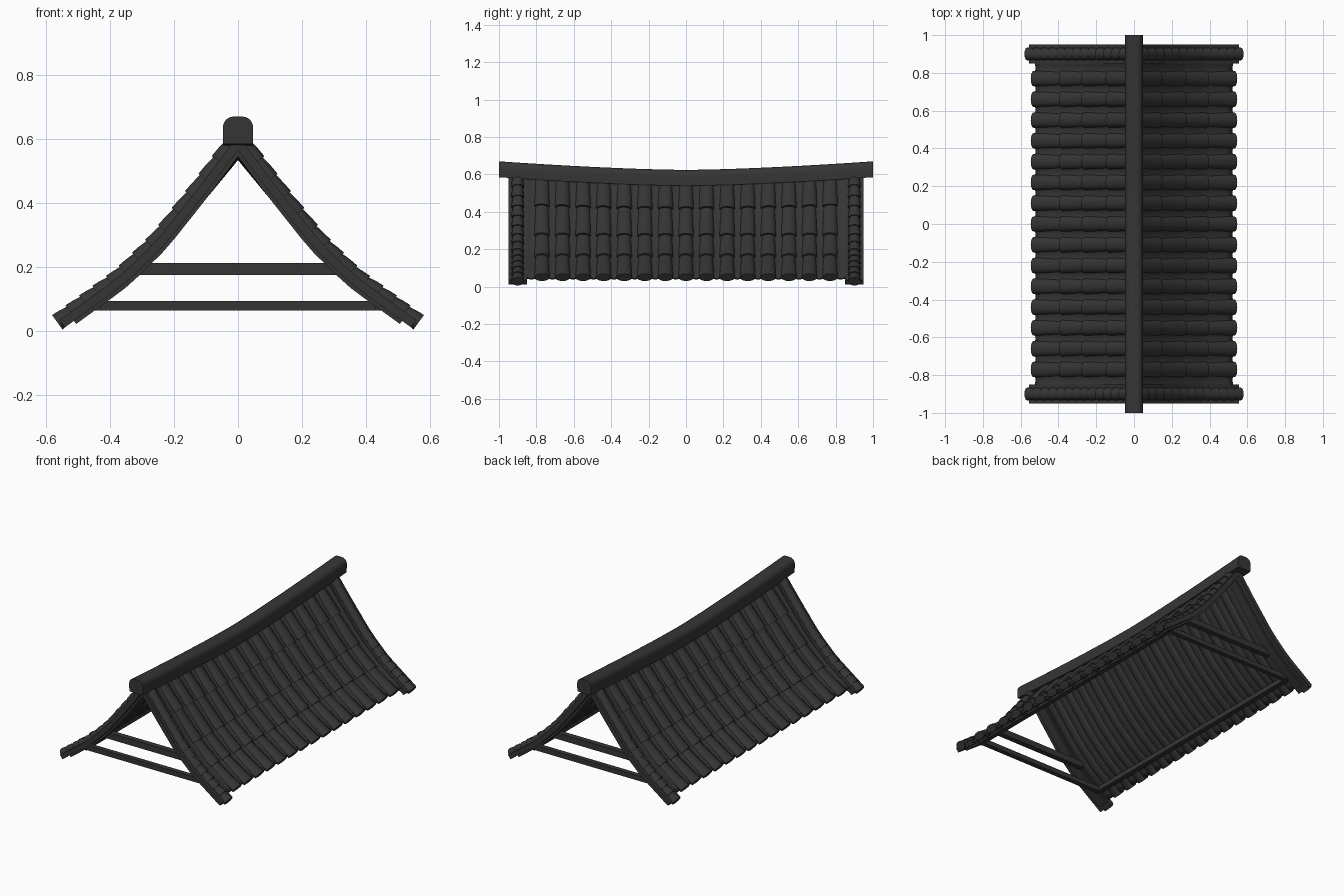
import bpy, bmesh, math
from mathutils import Vector

cube = bpy.data.objects.get("Cube")
if cube:
    bpy.data.objects.remove(cube, do_unlink=True)

slate = bpy.data.materials.new("dark_slate")
slate.use_nodes = True
colour = (0.036, 0.036, 0.036, 1)
slate.diffuse_color = colour
slate.node_tree.nodes["Principled BSDF"].inputs["Base Color"].default_value = colour

# Curved slope of the roof: (x, z) from ridge to eave
SLOPE = [(-0.1, 0.76), (0, 0.615), (0.06, 0.535), (0.12, 0.455), (0.255, 0.285),
         (0.37, 0.173), (0.56, 0.035), (0.7, -0.067)]


def height(x):
    for (xa, za), (xb, zb) in zip(SLOPE, SLOPE[1:]):
        if x <= xb:
            return za + (zb - za) * (x - xa) / (xb - xa)


def slope_point(x, y, lift, side):
    """Point on the slope, lifted along its normal."""
    d = 0.03
    normal = Vector((height(x - d) - height(x + d), 2 * d)).normalized()
    z = (height(x - d / 2) + height(x + d / 2)) / 2
    return Vector((side * (x + normal.x * lift), y, z + normal.y * lift))


def sagging_point(x, y, lift, side):
    """Slope point that dips with the ridge towards the middle."""
    p = slope_point(x, y, lift, side)
    p.z -= 0.035 * (1 - (y / 0.9) ** 2) * max(0, 1 - x / 0.3)
    return p


def finish(name, bm, angle=40):
    bmesh.ops.recalc_face_normals(bm, faces=bm.faces)
    mesh = bpy.data.meshes.new(name)
    bm.to_mesh(mesh)
    bm.free()
    obj = bpy.data.objects.new(name, mesh)
    bpy.context.collection.objects.link(obj)
    mesh.materials.append(slate)
    bpy.ops.object.select_all(action='DESELECT')
    obj.select_set(True)
    bpy.context.view_layer.objects.active = obj
    bpy.ops.object.shade_smooth_by_angle(angle=math.radians(angle))
    return obj


def loft(bm, rings, closed=True):
    """Skin a row of point rings; closed rings get end caps."""
    rows = [[bm.verts.new(p) for p in ring] for ring in rings]
    n = len(rows[0])
    for a, b in zip(rows, rows[1:]):
        for i in range(n if closed else n - 1):
            j = (i + 1) % n
            bm.faces.new((a[i], a[j], b[j], b[i]))
    if closed:
        bm.faces.new(rows[0])
        bm.faces.new(rows[-1])


def spread(a, b, n):
    return [a + (b - a) * i / n for i in range(n + 1)]


def barrel(x, y, half_width, low, high, side, place):
    """Oval cross-section of a round tile between two lifts."""
    ring = []
    for t in spread(0, 2 * math.pi, 12)[:-1]:
        up = math.sin(t)
        ring.append(place(x, y + half_width * math.cos(t),
                          (low + high) / 2 + up * (high - low) / 2, side))
    return ring


def box(name, x, y, z, size):
    bm = bmesh.new()
    bmesh.ops.create_cube(bm, size=1)
    for v in bm.verts:
        v.co = Vector((x, y, z)) + v.co * Vector(size)
    finish(name, bm)


def slope_board(name, side, y, half_width, x_end, low, high):
    bm = bmesh.new()
    corners = [(-half_width, low), (half_width, low), (half_width, high), (-half_width, high)]
    loft(bm, [[slope_point(x, y + dy, lift, side) for dy, lift in corners]
              for x in spread(0.0, x_end, 14)])
    finish(name, bm)


# Ridge beam with rounded top, sagging towards the middle
bm = bmesh.new()
section = [(-0.046, 0.585), (0.046, 0.585), (0.047, 0.63)]
section += [(0.016 + 0.031 * math.cos(a), 0.636 + 0.034 * math.sin(a)) for a in spread(0.2, math.pi / 2, 4)]
section += [(-x, z) for x, z in reversed(section[2:])]
loft(bm, [[(x, y, z - 0.046 * (1 - abs(y) ** 1.5)) for x, z in section] for y in spread(-1, 1, 16)])
finish("ridge_beam", bm)

PITCH = 0.11
COURSES = [(0.01, 0.135), (0.125, 0.265), (0.255, 0.385), (0.375, 0.535)]

for side, label in ((1, "left"), (-1, "right")):
    # Continuous gently corrugated pan layer
    bm = bmesh.new()
    loft(bm, [[sagging_point(x, y, -0.012 + 0.005 * math.cos(2 * math.pi * y / PITCH), side)
               for y in spread(-0.86, 0.86, 124)] for x in spread(0.01, 0.528, 18)], closed=False)
    pans = finish(label + "_pan_tiles", bm)
    solid = pans.modifiers.new("thickness", 'SOLIDIFY')
    solid.thickness = 0.014
    solid.offset = 0

    # Rows of round tiles, each course flaring over the next
    bm = bmesh.new()
    for row in range(-7, 8):
        for x0, x1 in COURSES:
            rings = []
            for k in spread(0, 1, 4):
                rings.append(barrel(x0 + (x1 - x0) * k, row * PITCH, 0.034 + 0.007 * k,
                                    -0.029, 0.008 + 0.012 * k, side, sagging_point))
            loft(bm, rings)
    finish(label + "_round_tiles", bm)

    for end, where in ((-1, "front"), (1, "back")):
        name = f"{label}_{where}_"
        # Gable boards below the verge
        slope_board(name + "verge_board", side, end * 0.9, 0.05, 0.558, -0.03, -0.002)
        slope_board(name + "rafter", side, end * 0.89, 0.03, 0.53, -0.042, -0.028)

        # Row of round verge tiles, each flaring over the next
        bm = bmesh.new()
        edges = spread(0.02, 0.566, 13)
        for a, b in zip(edges, edges[1:]):
            loft(bm, [barrel(x, end * 0.9, r * 1.1, -0.003 - r * 0.9, r * 0.9 - 0.003, side, slope_point)
                      for x, r in ((a - 0.006, 0.023), ((a + b) / 2, 0.029), (b, 0.031))])
        finish(name + "verge_tiles", bm)

    # Purlin above the eave
    box(label + "_eave_purlin", side * 0.445, 0, 0.08, (0.03, 1.74, 0.03))

# Cross beams between the slopes at each gable
for end, where in ((-1, "front"), (1, "back")):
    box(where + "_lower_tie_beam", 0, end * 0.85, 0.08, (0.92, 0.03, 0.03))
    box(where + "_upper_tie_beam", 0, end * 0.85, 0.195, (0.62, 0.035, 0.038))
